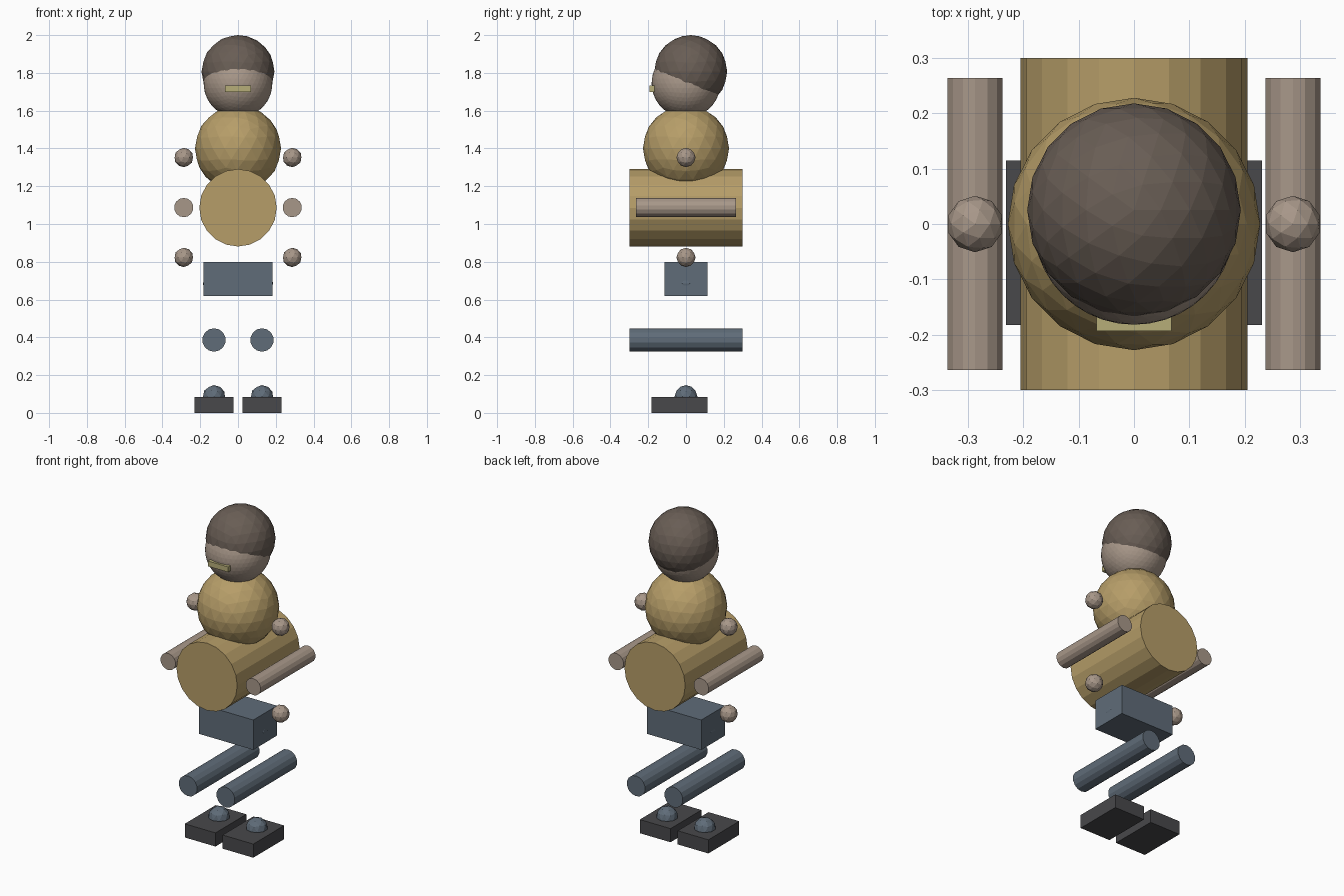
import bpy
from math import pi

if "Cube" in bpy.data.objects:
    bpy.data.objects.remove(bpy.data.objects["Cube"])


def material(name, rgb):
    m = bpy.data.materials.new(name)
    m.diffuse_color = (*rgb, 1)
    m.use_nodes = True
    m.node_tree.nodes["Principled BSDF"].inputs["Base Color"].default_value = m.diffuse_color
    return m


SKIN = material("skin", (0.39, 0.31, 0.25))
SHIRT = material("shirt", (0.47, 0.34, 0.14))
HAIR = material("hair", (0.14, 0.11, 0.09))
TROUSERS = material("trousers", (0.115, 0.15, 0.19))
SHOE = material("shoe", (0.065, 0.065, 0.07))
BAR = material("bar", (0.47, 0.42, 0.19))


def finish(name, mat):
    ob = bpy.context.object
    ob.name = name
    ob.data.materials.append(mat)
    return ob


def ball(name, loc, r, mat, sub=2):
    bpy.ops.mesh.primitive_ico_sphere_add(subdivisions=sub, radius=r, location=loc)
    return finish(name, mat)


def rod(name, loc, r, length, mat, sides):
    # cylinder lying along y
    bpy.ops.mesh.primitive_cylinder_add(vertices=sides, radius=r, depth=length,
                                        location=loc, rotation=(pi / 2, 0, 0))
    return finish(name, mat)


def box(name, loc, size, mat):
    bpy.ops.mesh.primitive_cube_add(size=1, location=loc)
    ob = finish(name, mat)
    ob.scale = size
    return ob


# Head, hair and face bar
ball("head", (0, 0, 1.745), 0.182, SKIN, 4)
ball("hair", (0, 0.025, 1.807), 0.193, HAIR, 3)
box("face_bar", (0, -0.18, 1.716), (0.136, 0.026, 0.032), BAR)

# Torso
ball("chest", (0, 0, 1.40), 0.228, SHIRT, 3)
rod("belly", (0, 0, 1.086), 0.205, 0.6, SHIRT, 20)
box("hips", (0, 0, 0.709), (0.366, 0.228, 0.182), TROUSERS)

# Limbs on both sides
for side, s in (("left", 1), ("right", -1)):
    ball(f"{side}_shoulder", (s * 0.287, 0, 1.352), 0.051, SKIN)
    rod(f"{side}_arm", (s * 0.287, 0, 1.087), 0.051, 0.527, SKIN, 14)
    ball(f"{side}_hand", (s * 0.287, 0, 0.823), 0.051, SKIN)
    ball(f"{side}_hip_joint", (s * 0.127, 0, 0.686), 0.061, TROUSERS)
    rod(f"{side}_leg", (s * 0.127, 0, 0.386), 0.062, 0.6, TROUSERS, 14)
    ball(f"{side}_ankle", (s * 0.127, 0, 0.086), 0.061, TROUSERS)
    box(f"{side}_shoe", (s * 0.1275, -0.034, 0.0415), (0.207, 0.297, 0.083), SHOE)
